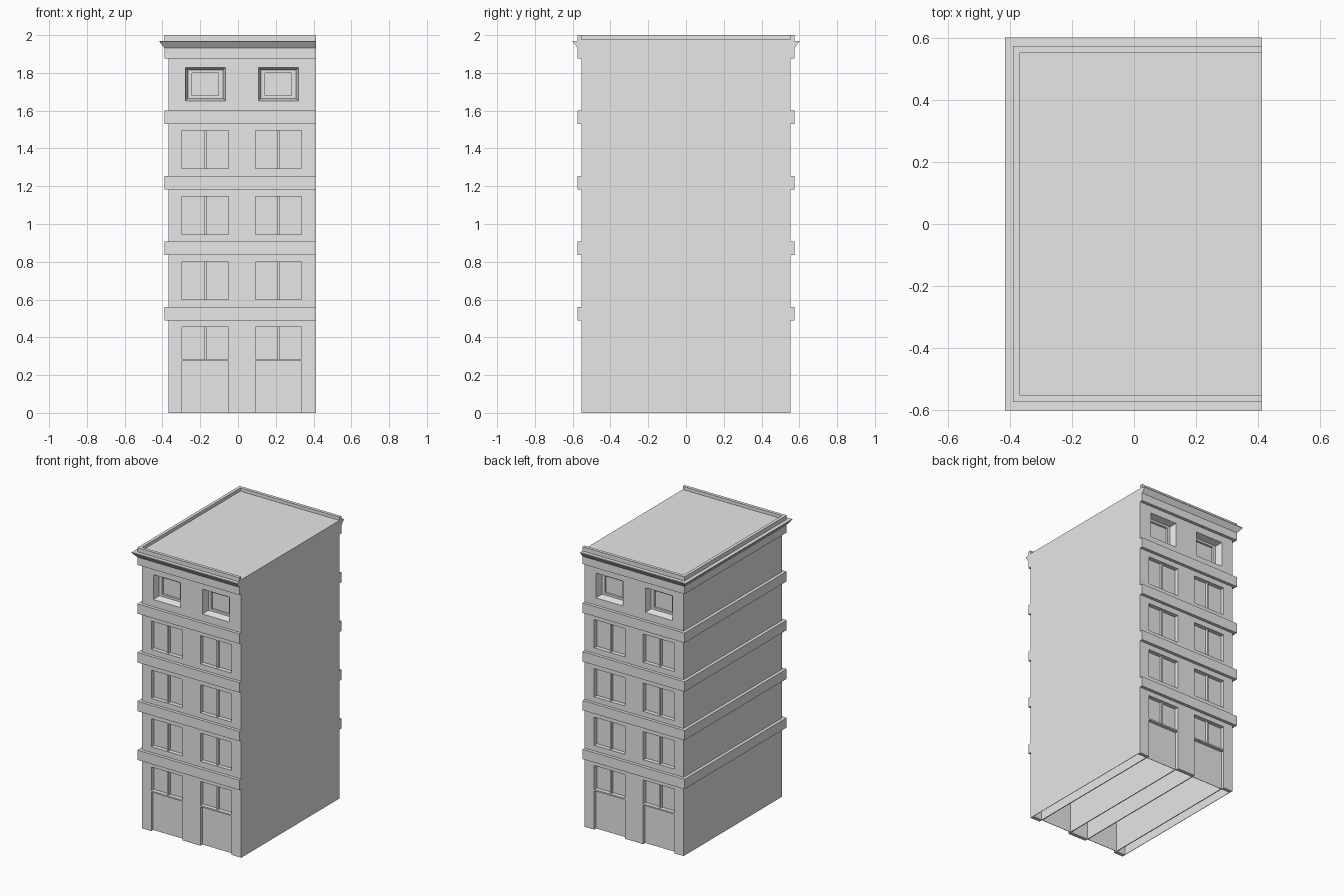
import bpy, bmesh
from mathutils import Vector

if "Cube" in bpy.data.objects:
    bpy.data.objects.remove(bpy.data.objects["Cube"], do_unlink=True)

grey = bpy.data.materials.new("plain_grey")
grey.use_nodes = True
grey.diffuse_color = (0.8, 0.8, 0.8, 1)
grey.node_tree.nodes["Principled BSDF"].inputs["Base Color"].default_value = (0.8, 0.8, 0.8, 1)

LEFT, RIGHT, FACE, ROOF = -0.368, 0.412, 0.552, 1.977
BAYS = ((-0.296, -0.05), (0.092, 0.336))


def finish(bm, name):
    bmesh.ops.recalc_face_normals(bm, faces=bm.faces)
    mesh = bpy.data.meshes.new(name)
    bm.to_mesh(mesh)
    bm.free()
    mesh.materials.append(grey)
    obj = bpy.data.objects.new(name, mesh)
    bpy.context.collection.objects.link(obj)
    return obj


def add_prism(bm, near, far):
    """Box or taper between two y planes, each (x0, x1, z0, z1, y)."""
    rings = [[bm.verts.new(p) for p in ((a, y, c), (b, y, c), (b, y, d), (a, y, d))]
             for a, b, c, d, y in (near, far)]
    for ring in rings:
        bm.faces.new(ring)
    for i in range(4):
        j = (i + 1) % 4
        bm.faces.new((rings[0][i], rings[0][j], rings[1][j], rings[1][i]))


def add_box(bm, x, z, y):
    add_prism(bm, (*x, *z, y[0]), (*x, *z, y[1]))


def grow(span, d):
    return span[0] - d, span[1] + d


def trim(name, profile):
    """Sweep an (offset, z) profile round the three dressed sides."""
    bm = bmesh.new()
    rings = []
    for side, end in ((-1, RIGHT), (-1, None), (1, None), (1, RIGHT)):
        rings.append([bm.verts.new((LEFT - o if end is None else end, side * (FACE + o), z))
                      for o, z in profile])
    n = len(profile)
    for a, b in zip(rings, rings[1:]):
        for i in range(n):
            j = (i + 1) % n
            bm.faces.new((a[i], a[j], b[j], b[i]))
    bm.faces.new(rings[0])
    bm.faces.new(rings[-1])
    return finish(bm, name)


def carve(target, name, bm):
    cutter = finish(bm, name)
    cutter.hide_render = True
    cutter.hide_viewport = True
    cutter.display_type = 'WIRE'
    mod = target.modifiers.new(name, 'BOOLEAN')
    mod.operation = 'DIFFERENCE'
    mod.solver = 'EXACT'
    mod.object = cutter


# Main block
bm = bmesh.new()
add_box(bm, (LEFT, RIGHT), (0, ROOF), (-FACE, FACE))
body = finish(bm, "building_body")

# Openings on the front and back
WINDOWS = [(0.286, 0.456), (0.6, 0.8), (0.944, 1.145), (1.293, 1.494)]
cut = bmesh.new()
inner = bmesh.new()
bars = bmesh.new()
for s in (-1, 1):
    out, back = s * (FACE + 0.05), s * (FACE - 0.03)
    for bay in BAYS:
        mid = sum(bay) / 2
        for z in WINDOWS:
            add_box(cut, bay, z, (out, back))
            add_box(bars, (mid - 0.006, mid + 0.006), z, (back, s * (FACE - 0.012)))
        # Doorway below the ground window
        add_box(cut, bay, (-0.05, 0.276), (out, s * (FACE - 0.022)))
        # Attic window with splayed reveals and a sunken pane
        wide, tall = grow((mid, mid), 0.106), (1.652, 1.828)
        add_prism(cut, (*grow(wide, 0.015), *grow(tall, 0.015), s * (FACE + 0.05)),
                  (*grow(wide, -0.013), *grow(tall, -0.013), s * (FACE - 0.045)))
        add_box(inner, grow(wide, -0.036), grow(tall, -0.028), (s * FACE, s * (FACE - 0.06)))
carve(body, "opening_cutter", cut)
carve(body, "attic_pane_cutter", inner)
finish(bars, "window_mullions")

# Open underside divided by thin partitions
bm = bmesh.new()
edges = [LEFT, *BAYS[0], *BAYS[1], RIGHT]
for a, b in zip(edges, edges[1:]):
    add_box(bm, (a + 0.003, b - 0.003), (-0.05, 0.27), (0.025 - FACE, FACE - 0.025))
carve(body, "underside_cutter", bm)

# Floor bands
for i, (z0, z1) in enumerate(((0.49, 0.56), (0.837, 0.907), (1.183, 1.254), (1.53, 1.6))):
    trim(f"floor_band_{i + 1}", [(0, z0), (0.022, z0), (0.022, z1), (0, z1)])

# Top band, flared cornice and parapet
trim("cornice", [(0, 1.877), (0.022, 1.877), (0.022, 1.932), (0.048, 1.965),
                 (0.048, 1.97), (0.022, 1.97), (0.022, 2), (0, 2)])
